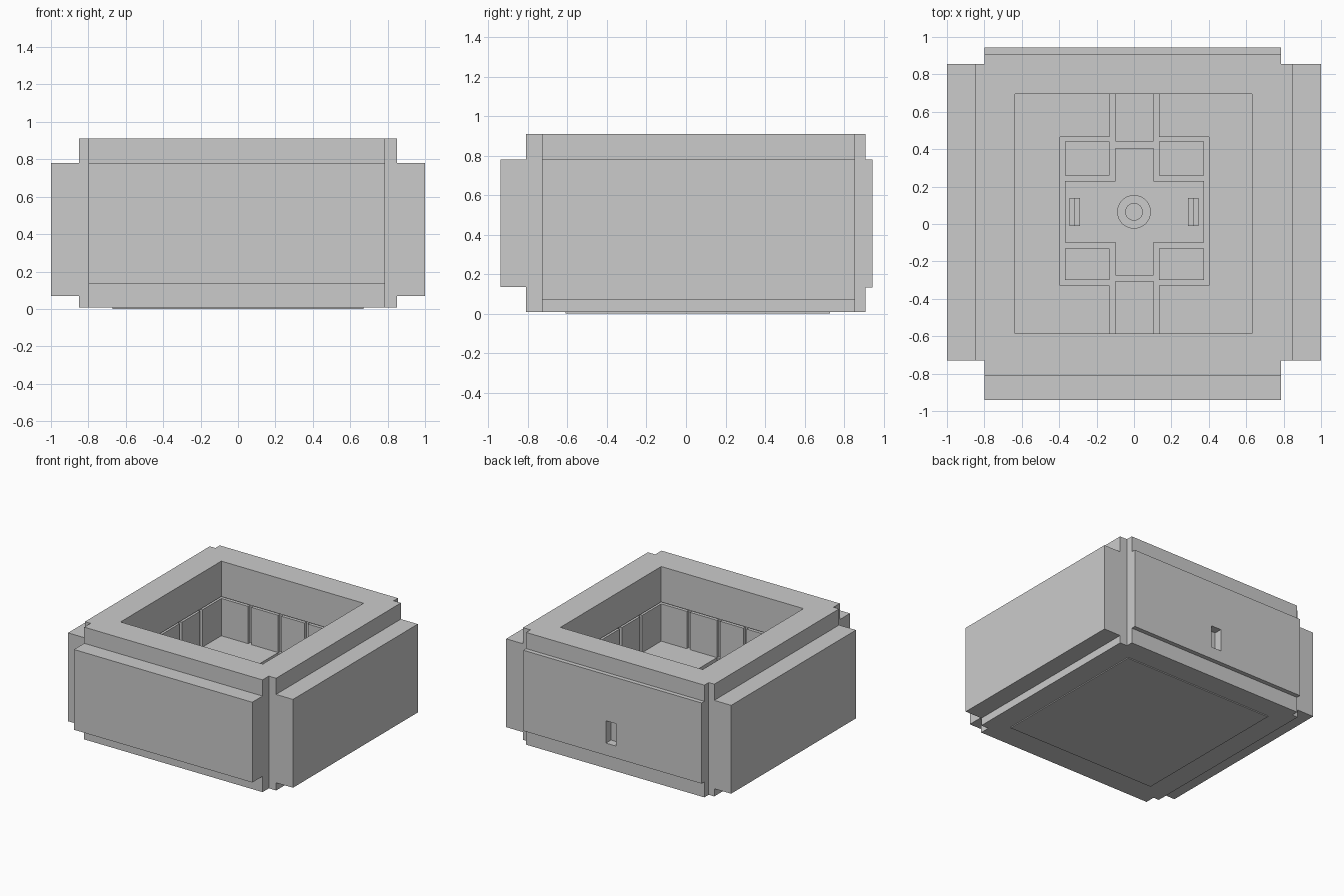
import bpy, bmesh
from mathutils import Matrix, Vector

if "Cube" in bpy.data.objects:
    bpy.data.objects.remove(bpy.data.objects["Cube"])


def finish(name, bm):
    bmesh.ops.recalc_face_normals(bm, faces=bm.faces)
    me = bpy.data.meshes.new(name)
    bm.to_mesh(me)
    bm.free()
    ob = bpy.data.objects.new(name, me)
    bpy.context.collection.objects.link(ob)
    return ob


def box(name, x0, x1, y0, y1, z0, z1):
    bm = bmesh.new()
    m = Matrix.Translation(((x0 + x1) / 2, (y0 + y1) / 2, (z0 + z1) / 2))
    m = m @ Matrix.Diagonal((x1 - x0, y1 - y0, z1 - z0, 1))
    bmesh.ops.create_cube(bm, size=1, matrix=m)
    return finish(name, bm)


def prism(name, pts, z0, z1):
    bm = bmesh.new()
    f = bm.faces.new([bm.verts.new((x, y, z0)) for x, y in pts])
    g = bmesh.ops.extrude_face_region(bm, geom=[f])["geom"]
    bmesh.ops.translate(bm, verts=[v for v in g if isinstance(v, bmesh.types.BMVert)],
                        vec=Vector((0, 0, z1 - z0)))
    return finish(name, bm)


def disc(name, r, x, y, z0, z1):
    bm = bmesh.new()
    bmesh.ops.create_cone(bm, cap_ends=True, segments=32, radius1=r, radius2=r,
                          depth=z1 - z0, matrix=Matrix.Translation((x, y, (z0 + z1) / 2)))
    ob = finish(name, bm)
    bpy.context.view_layer.objects.active = ob
    ob.select_set(True)
    bpy.ops.object.shade_smooth_by_angle()
    ob.select_set(False)


def cut(ob, *dims):
    cutter = box("cutter", *dims)
    cutter.hide_render = True
    mod = ob.modifiers.new("cut", "BOOLEAN")
    mod.operation, mod.solver, mod.object = "DIFFERENCE", "EXACT", cutter
    bpy.context.view_layer.objects.active = ob
    bpy.ops.object.modifier_apply(modifier=mod.name)
    bpy.data.objects.remove(cutter)


FLOOR, TOP, D = 0.31, 0.91, 0.025
X0, X1, Y0, Y1 = -0.635, 0.63, -0.585, 0.695

# Main block with notched corners
body = prism("main_block", [
    (-0.8, -0.81), (0.785, -0.81), (0.785, -0.73), (0.85, -0.73), (0.85, 0.855), (0.785, 0.855),
    (0.785, 0.91), (-0.8, 0.91), (-0.8, 0.855), (-0.85, 0.855), (-0.85, -0.73), (-0.8, -0.73)],
    0.008, TOP)

# Open chamber and the horizontal joint above the wall tiles
cut(body, X0, X1, Y0, Y1, FLOOR, 1.0)
cut(body, X0 - D, X1 + D, Y0 - D, Y1 + D, 0.61, 0.625)

# Vertical joints between wall tiles
for x in (-0.382, -0.115, 0.12, 0.388):
    cut(body, x - 0.014, x + 0.014, Y0 - D, Y1 + D, FLOOR, 0.615)
for y in (-0.33, -0.07, 0.18, 0.44):
    cut(body, X0 - D, X1 + D, y - 0.014, y + 0.014, FLOOR, 0.615)

# Floor joints, written as plan rectangles
joints = []
for x0, x1 in ((-0.13, -0.10), (0.105, 0.135)):
    joints += [(x0, x1, 0.23, Y1), (x0, x1, Y0, -0.10)]
for x0, x1 in ((-0.395, -0.37), (0.375, 0.40)):
    joints.append((x0, x1, -0.33, 0.465))
for x0, x1 in ((-0.395, -0.115), (0.12, 0.40)):
    for y0, y1 in ((0.44, 0.465), (0.23, 0.26), (-0.13, -0.10), (-0.33, -0.30)):
        joints.append((x0, x1, y0, y1))
joints += [(-0.115, 0.12, 0.405, 0.44), (-0.115, 0.12, -0.305, -0.275)]
for j in joints:
    cut(body, *j, FLOOR - D, FLOOR + 0.1)

# Outer slabs
box("left_slab", -1, -0.85, -0.73, 0.855, 0.07, 0.78)
box("right_slab", 0.85, 1, -0.73, 0.855, 0.07, 0.78)
box("front_slab", -0.8, 0.785, -0.94, -0.81, 0.135, 0.78)
back = box("back_slab", -0.8, 0.785, 0.91, 0.945, 0.132, 0.78)
cut(back, -0.04, 0.05, 0.85, 1.0, 0.23, 0.41)
cut(body, -0.04, 0.05, 0.88, 1.0, 0.23, 0.41)

# Base plate
box("base_plate", -0.67, 0.67, -0.61, 0.73, 0, 0.008)

# Floor button and side strips
disc("button_base", 0.09, 0, 0.065, FLOOR, FLOOR + 0.015)
disc("button_cap", 0.047, 0, 0.065, FLOOR + 0.015, FLOOR + 0.025)
for s, n in ((-1, "left"), (1, "right")):
    a, b = sorted((s * 0.29, s * 0.345))
    box(n + "_floor_strip", a, b, -0.01, 0.14, FLOOR, FLOOR + 0.015)
    a, b = sorted((s * 0.318, s * 0.345))
    box(n + "_floor_strip_step", a, b, -0.01, 0.14, FLOOR + 0.015, FLOOR + 0.025)
